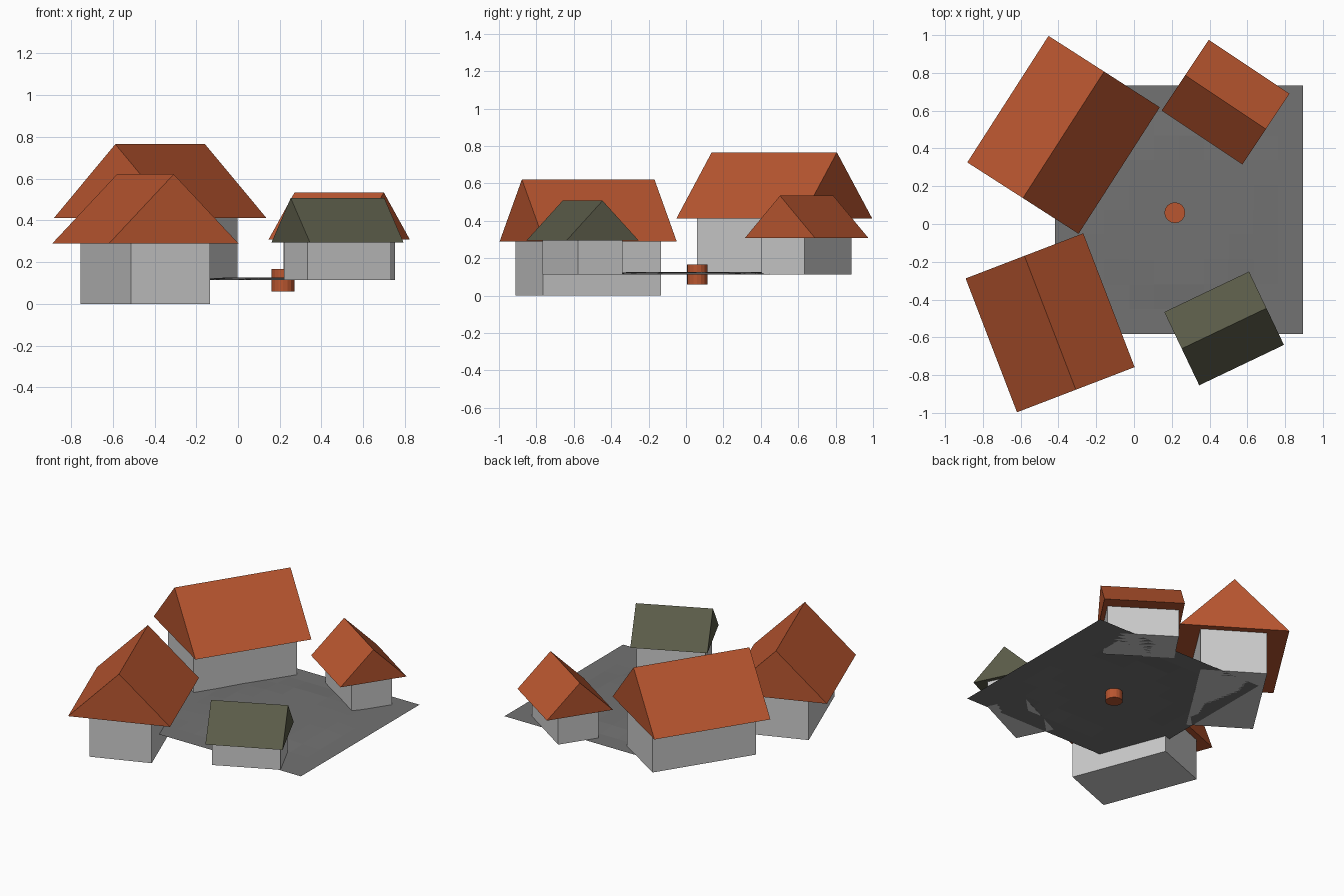
import bpy, bmesh, math

if "Cube" in bpy.data.objects:
    bpy.data.objects.remove(bpy.data.objects["Cube"])


def material(name, rgb):
    m = bpy.data.materials.new(name)
    m.diffuse_color = (*rgb, 1)
    m.use_nodes = True
    m.node_tree.nodes["Principled BSDF"].inputs["Base Color"].default_value = m.diffuse_color
    return m


ORANGE = material("orange_tile", (0.486, 0.093, 0.029))
GREEN = material("mossy_roof", (0.104, 0.106, 0.066))
STONE = material("dark_paving", (0.17, 0.17, 0.17))


def finish(name, bm, loc, angle=0, mat=None):
    bmesh.ops.recalc_face_normals(bm, faces=bm.faces[:])
    mesh = bpy.data.meshes.new(name)
    bm.to_mesh(mesh)
    bm.free()
    ob = bpy.data.objects.new(name, mesh)
    ob.location = loc
    ob.rotation_euler.z = math.radians(angle)
    bpy.context.collection.objects.link(ob)
    if mat:
        mesh.materials.append(mat)
    return ob


def prism(profile, length):
    """Extrude a y-z profile along local x, centred."""
    bm = bmesh.new()
    face = bm.faces.new([bm.verts.new((-length / 2, y, z)) for y, z in profile])
    ext = bmesh.ops.extrude_face_region(bm, geom=[face], use_keep_orig=True)
    verts = [v for v in ext["geom"] if isinstance(v, bmesh.types.BMVert)]
    bmesh.ops.translate(bm, verts=verts, vec=(length, 0, 0))
    return bm


def house(name, x, y, angle, length, width, base, eave, ridge, mat):
    # walls sit inside the roof overhang
    w = width * 0.305
    walls = [(-w, base), (w, base), (w, eave), (-w, eave)]
    finish(name + "_walls", prism(walls, length * 0.89), (x, y, 0), angle)
    # closed gable roof
    roof = [(-width / 2, eave), (width / 2, eave), (0, ridge)]
    finish(name + "_roof", prism(roof, length), (x, y, 0), angle, mat)


house("large_house", -0.373, 0.472, 57.3, 0.796, 0.70, 0.113, 0.411, 0.765, ORANGE)
house("lower_house", -0.444, -0.523, -69, 0.759, 0.667, 0.0, 0.288, 0.621, ORANGE)
house("small_house", 0.485, 0.645, -33.7, 0.514, 0.45, 0.113, 0.308, 0.534, ORANGE)
house("green_house", 0.477, -0.553, 25.5, 0.497, 0.43, 0.113, 0.293, 0.507, GREEN)

# town square: thin sheet with a slightly raised middle
bm = bmesh.new()
bmesh.ops.create_grid(bm, x_segments=10, y_segments=10, size=0.657)
for v in bm.verts:
    r = math.hypot(v.co.x, v.co.y)
    v.co.z = 0.012 * max(0, min(1, (0.53 - r) / 0.14))
square = finish("town_square", bm, (0.238, 0.075, 0.113), 0, STONE)
if square.data.polygons[0].normal.z < 0:
    square.data.flip_normals()

# well
bm = bmesh.new()
bmesh.ops.create_cone(bm, cap_ends=True, segments=16, radius1=0.055,
                      radius2=0.055, depth=0.106)
finish("well", bm, (0.216, 0.06, 0.113), 0, ORANGE)
